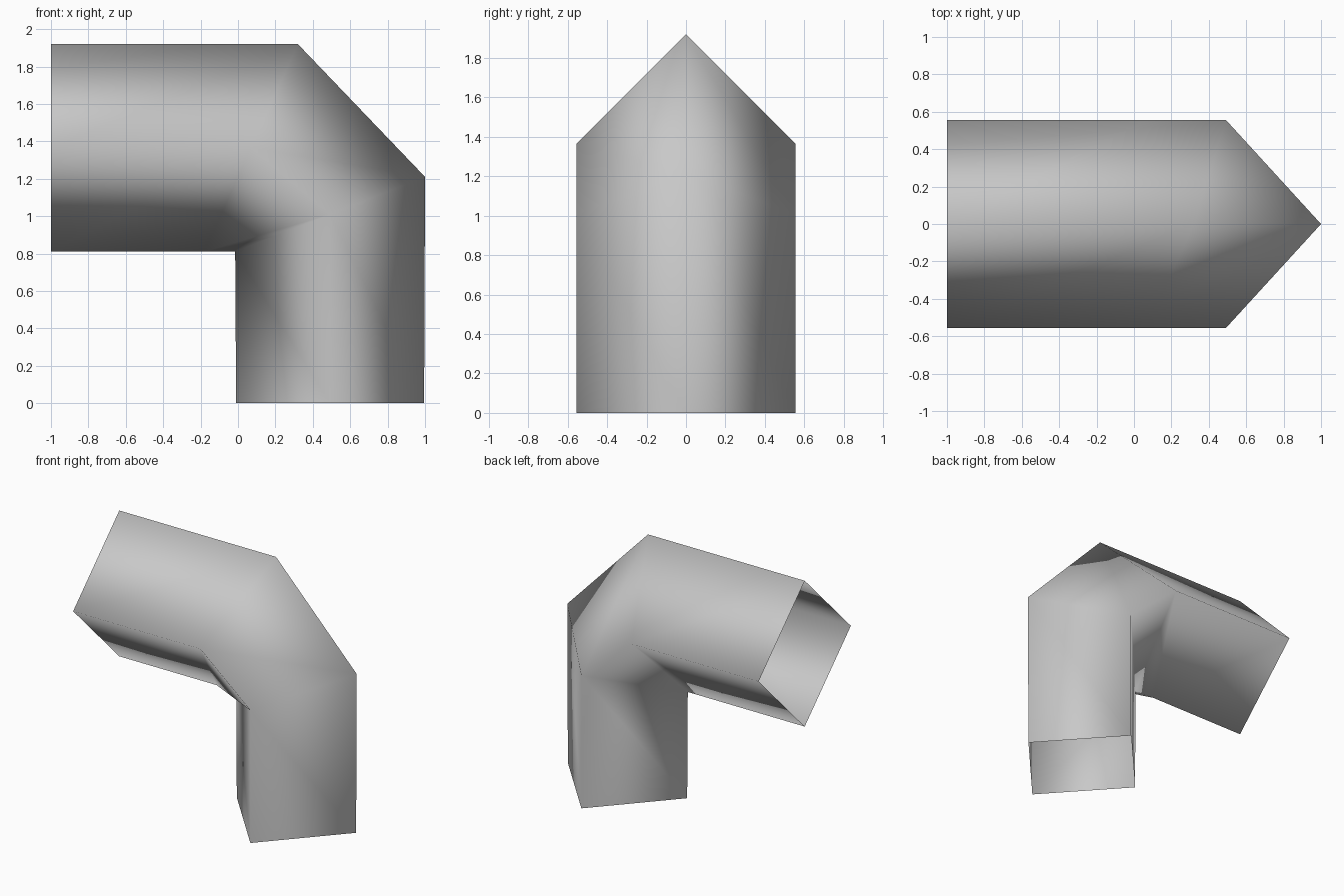
import bpy
import bmesh
from mathutils import Vector

cube = bpy.data.objects.get("Cube")
if cube:
    bpy.data.objects.remove(cube, do_unlink=True)

HALF_WIDTH = 0.555

# Pipe stations: (outer x, z) and (inner x, z) of each diamond section
STATIONS = [
    ((-1.0, 1.92), (-1.0, 0.81)),      # open horizontal end
    ((0.32, 1.92), (-0.18, 0.81)),     # start of the bend
    ((1.0, 1.21), (-0.015, 0.81)),     # end of the bend
    ((0.995, 0.0), (-0.01, 0.0)),      # open lower end
]


def grey_material():
    mat = bpy.data.materials.new("plain grey")
    colour = (0.58, 0.58, 0.58, 1.0)
    mat.use_nodes = True
    mat.diffuse_color = colour
    mat.node_tree.nodes["Principled BSDF"].inputs["Base Color"].default_value = colour
    return mat


def diamond_ring(bm, outer, inner):
    """Four corners: outer ridge, left side, inner ridge, right side."""
    top = Vector((outer[0], 0, outer[1]))
    low = Vector((inner[0], 0, inner[1]))
    side = Vector((0, HALF_WIDTH, 0))
    mid = (top + low) / 2
    return [bm.verts.new(p) for p in (top, mid + side, low, mid - side)]


# Elbow pipe: four-sided open tube skinned through the stations
bm = bmesh.new()
rings = [diamond_ring(bm, *station) for station in STATIONS]
for a, b in zip(rings, rings[1:]):
    for i in range(4):
        j = (i + 1) % 4
        face = bm.faces.new((a[i], b[i], b[j], a[j]))
        face.smooth = True

# Keep the normals facing away from the pipe's axis
bm.normal_update()
first = bm.faces[:][0]
if first.normal.z < 0:
    bmesh.ops.reverse_faces(bm, faces=bm.faces[:])

mesh = bpy.data.meshes.new("elbow_pipe")
bm.to_mesh(mesh)
bm.free()
mesh.materials.append(grey_material())
pipe = bpy.data.objects.new("elbow_pipe", mesh)
bpy.context.collection.objects.link(pipe)
